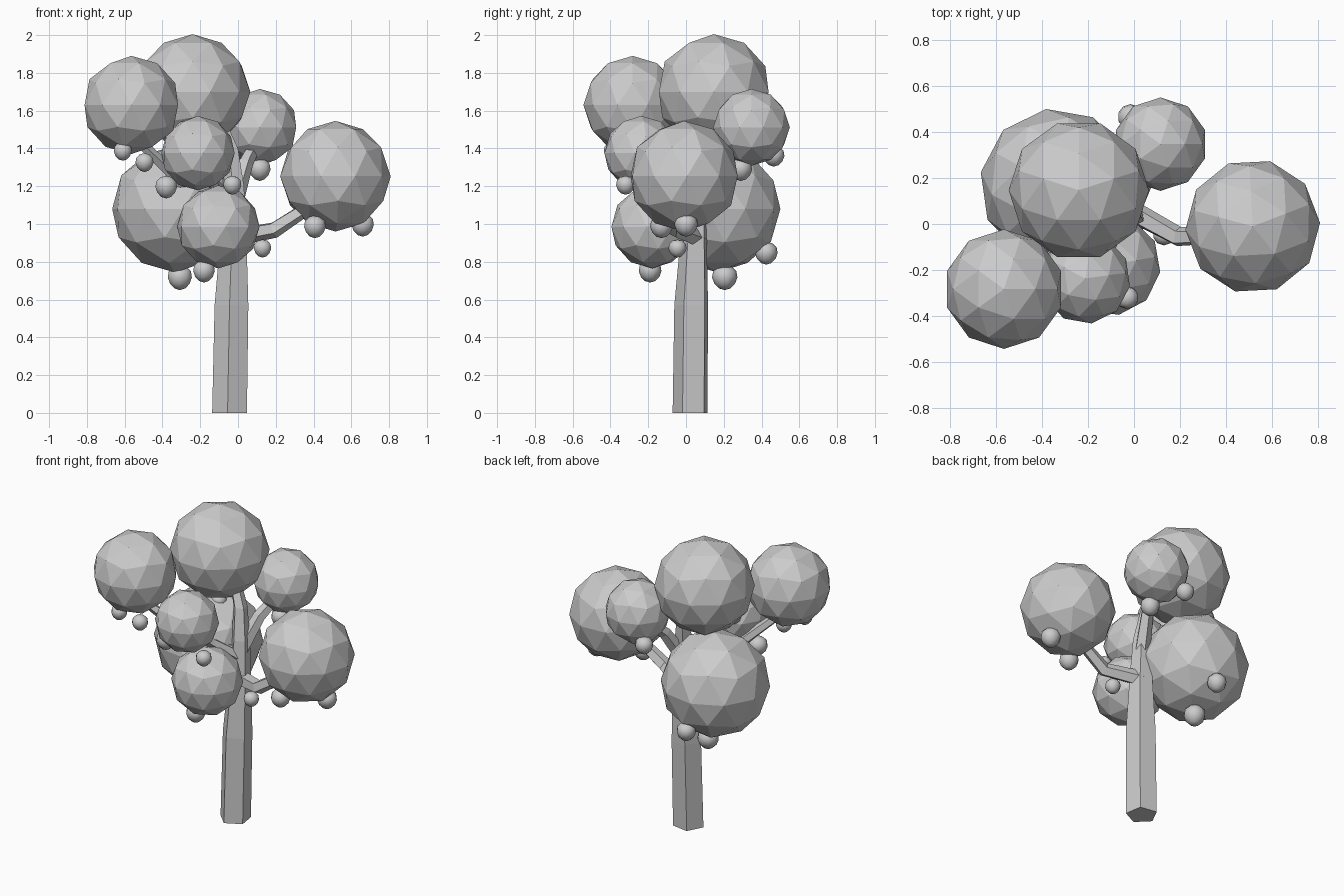
import bpy, bmesh
from math import radians, cos, sin, pi
from mathutils import Vector

if "Cube" in bpy.data.objects:
    bpy.data.objects.remove(bpy.data.objects["Cube"])


def finish(bm, name, smooth=False):
    bmesh.ops.recalc_face_normals(bm, faces=bm.faces)
    for f in bm.faces:
        f.smooth = smooth
    me = bpy.data.meshes.new(name)
    bm.to_mesh(me)
    bm.free()
    ob = bpy.data.objects.new(name, me)
    bpy.context.collection.objects.link(ob)
    return ob


def limb(name, path, start=-99, upright=False, sides=5):
    """Faceted tapering tube through (x, y, z, radius) points."""
    bm = bmesh.new()
    pts = [Vector(p[:3]) for p in path]
    rings = []
    for i, p in enumerate(pts):
        if upright:
            u, v = Vector((1, 0, 0)), Vector((0, 1, 0))
        else:
            d = (pts[min(i + 1, len(pts) - 1)] - pts[max(i - 1, 0)]).normalized()
            u = d.cross(Vector((0, 0, 1))).normalized()
            v = u.cross(d)
        ring = []
        for k in range(sides):
            a = radians(start) + 2 * pi * k / sides
            ring.append(bm.verts.new(p + path[i][3] * (u * cos(a) + v * sin(a))))
        rings.append(ring)
    for a, b in zip(rings, rings[1:]):
        for k in range(sides):
            j = (k + 1) % sides
            bm.faces.new((a[k], a[j], b[j], b[k]))
    bm.faces.new(rings[0])
    bm.faces.new(rings[-1])
    return finish(bm, name)


def foliage(name, loc, r, turn=0):
    bm = bmesh.new()
    bmesh.ops.create_icosphere(bm, subdivisions=2, radius=r)
    ob = finish(bm, name)
    ob.location = loc
    ob.rotation_euler.z = radians(turn)


def fruit(name, loc, r):
    bm = bmesh.new()
    bmesh.ops.create_uvsphere(bm, u_segments=10, v_segments=6, radius=r)
    for v in bm.verts:                      # slightly narrower bottom
        s = 1 + 0.12 * v.co.z / r
        v.co.x *= s
        v.co.y *= s
    ob = finish(bm, name, smooth=True)
    ob.location = loc


# trunk
limb("trunk", [(-.04, .026, 0, .098), (-.03, .032, .57, .095), (-.02, .045, .95, .072),
               (-.02, .055, 1.2, .058), (-.04, .08, 1.4, .045), (-.1, .11, 1.55, .035)],
     upright=True)

# branches
branches = {
    "right": [(-.02, .06, .93, .05), (.19, -.055, .97, .045), (.42, -.05, 1.12, .035)],
    "back": [(-.02, .05, 1.12, .05), (.04, .17, 1.32, .04), (.11, .32, 1.46, .03)],
    "left": [(-.03, .05, 1.1, .045), (-.3, -.11, 1.22, .036), (-.54, -.26, 1.45, .028)],
    "front_upper": [(-.02, .04, 1.08, .04), (-.12, -.1, 1.2, .034), (-.2, -.22, 1.32, .028)],
    "front_lower": [(-.03, .04, .82, .045), (-.06, -.07, .9, .036), (-.1, -.16, .97, .03)],
}
for n, path in branches.items():
    limb("branch_" + n, path)

# foliage balls
foliage("foliage_top", (-.24, .147, 1.70), .305, 18)
foliage("foliage_left", (-.565, -.283, 1.63), .26)
foliage("foliage_back", (.115, .347, 1.512), .203)
foliage("foliage_right", (.516, -.01, 1.253), .293, 21)
foliage("foliage_lower_back", (-.335, .167, 1.08), .336, 8)
foliage("foliage_front_upper", (-.212, -.237, 1.375), .197, 8)
foliage("foliage_front_lower", (-.104, -.178, .985), .22, 10)

# small hanging fruits
fruits = [
    (-.61, -.385, 1.385, .05), (-.495, -.33, 1.325, .05), (-.38, -.22, 1.195, .06),
    (-.03, -.32, 1.205, .05), (.66, 0, .995, .062), (.407, -.13, .985, .06),
    (.13, -.045, .87, .048), (-.18, -.19, .75, .06), (-.308, .205, .717, .067),
    (-.3, .425, .845, .06), (-.015, .465, 1.36, .056), (.115, .29, 1.288, .06),
    (-.24, .14, 1.36, .05), (-.3, -.08, 1.42, .045),
]
for i, (x, y, z, r) in enumerate(fruits):
    fruit(f"fruit_{i + 1}", (x, y, z), r)
